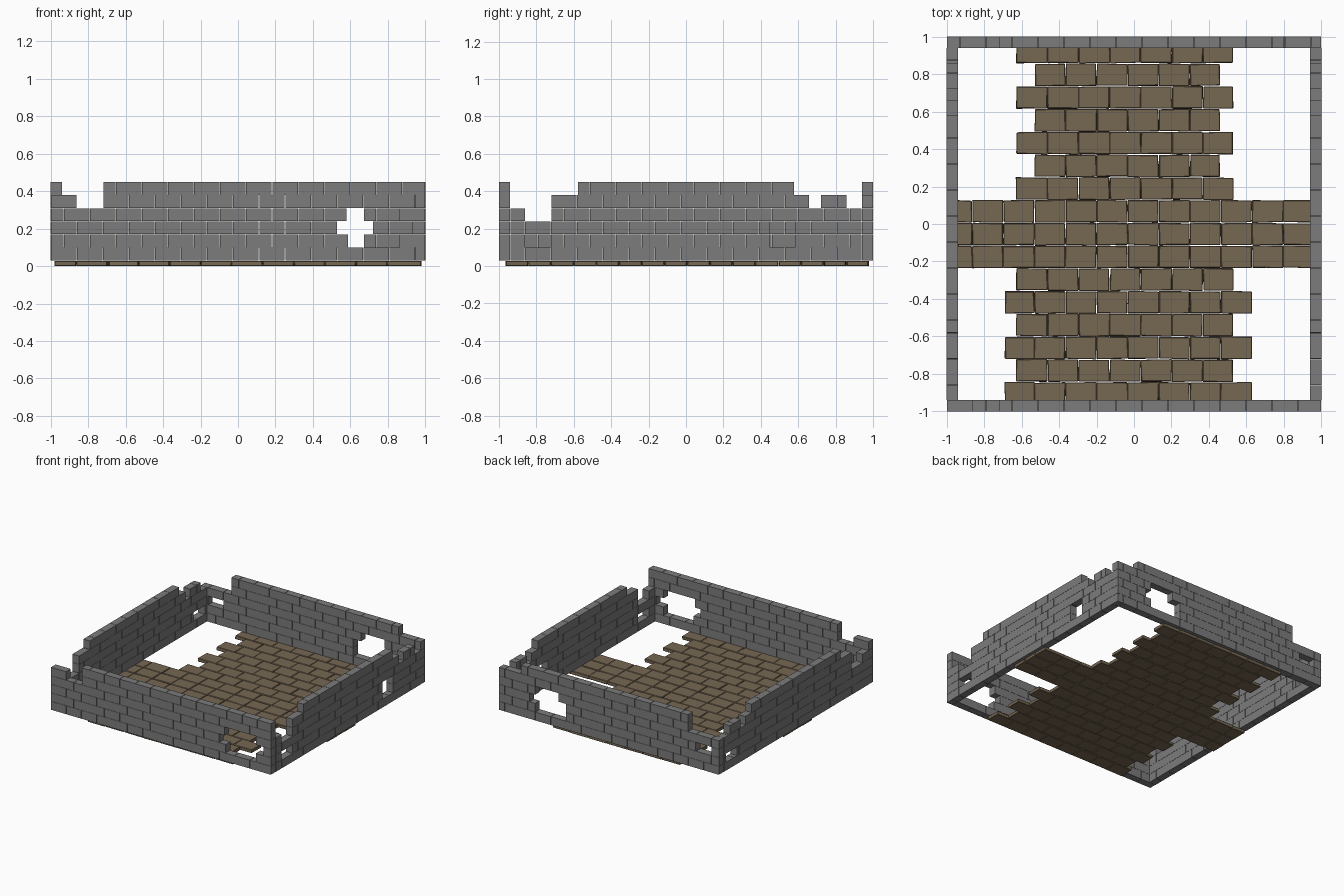
import bpy, bmesh, random
from mathutils import Matrix, Vector

random.seed(4)
cube = bpy.data.objects.get("Cube")
if cube:
    bpy.data.objects.remove(cube)


def material(name, rgb):
    mat = bpy.data.materials.new(name)
    mat.use_nodes = True
    color = (*rgb, 1)
    mat.diffuse_color = color
    bsdf = mat.node_tree.nodes["Principled BSDF"]
    bsdf.inputs["Base Color"].default_value = color
    bsdf.inputs["Roughness"].default_value = 0.9
    return mat


stone = material("grey stone", (0.2, 0.2, 0.2))
earth = material("brown paving", (0.18, 0.135, 0.085))

COURSE, BRICK, THICK, BASE = 0.07, 0.139, 0.06, 0.03
JOINT = 0.0015


def add_box(bm, low, high, jitter=0.0):
    low, high = Vector(low), Vector(high)
    size = high - low
    mat = Matrix.Translation((low + high) / 2) @ Matrix.Diagonal((*size, 1))
    verts = bmesh.ops.create_cube(bm, size=1, matrix=mat)["verts"]
    for v in verts:
        v.co.x += random.uniform(-jitter, jitter)
        v.co.y += random.uniform(-jitter, jitter)


def finish(bm, name, mat):
    mesh = bpy.data.meshes.new(name)
    bm.to_mesh(mesh)
    bm.free()
    mesh.materials.append(mat)
    obj = bpy.data.objects.new(name, mesh)
    bpy.context.collection.objects.link(obj)
    return obj


def split(start, end, first, step):
    """Cut a span at the regular joints of its course."""
    cuts = [start]
    p = first
    while p < end - 0.02:
        if p > start + 0.02:
            cuts.append(p)
        p += step
    return zip(cuts, cuts[1:] + [end])


def wall(name, courses, along_x, inner, outer):
    bm = bmesh.new()
    for row, spans in enumerate(courses):
        z = BASE + row * COURSE
        first = -1 + (BRICK / 2 if row % 2 else BRICK)
        for start, end in spans:
            for a, b in split(start, end, first, BRICK):
                a, b = a + JOINT, b - JOINT
                low, high = (a, inner, z), (b, outer, z + COURSE - JOINT)
                if not along_x:
                    low, high = (inner, a, z), (outer, b, z + COURSE - JOINT)
                add_box(bm, low, high)
    finish(bm, name, stone)


# Ruined walls: standing spans of each course, from the bottom up
E = 1 - THICK
wall("front_wall", [
    [(-1, 1)],
    [(-1, 0.59), (0.86, 1)],
    [(-1, 0.53), (0.93, 1)],
    [(-1, 0.58), (0.86, 1)],
    [(-1, -0.86), (-0.72, 1)],
    [(-0.72, 1)]], True, -1, -E)
wall("back_wall", [
    [(-1, 1)],
    [(-1, 0.39), (0.67, 1)],
    [(-1, -0.93), (-0.79, 0.39), (0.72, 1)],
    [(-1, 0.46), (0.67, 1)],
    [(-0.72, 1)],
    [(-0.72, 0.8)]], True, E, 1)
wall("left_wall", [
    [(-E, E)],
    [(-E, -0.86), (-0.72, 0.45), (0.58, E)],
    [(-E, 0.45), (0.58, E)],
    [(-E, -0.86), (-0.72, E)],
    [(-0.72, 0.66), (0.72, 0.86)],
    [(-0.58, 0.58)]], False, E, 1)
wall("right_wall", [
    [(-E, E)],
    [(-E, 0.77), (0.91, E)],
    [(-E, E)],
    [(-E, -0.86), (-0.72, E)],
    [(-0.72, 0.66), (0.72, 0.86)],
    [(-0.58, 0.58)]], False, -1, -E)

# Paved floor: crossing paths of uneven slabs, from the front to the back
wide, mid, slim, cross = (-0.69, 0.63), (-0.63, 0.53), (-0.53, 0.46), (-0.98, 0.98)
paths = [wide, mid] * 3 + [cross] * 3 + [mid, slim] * 3 + [mid]
SLAB, PITCH = 0.166, 0.1215
bm = bmesh.new()
for row, (start, end) in enumerate(paths):
    y = -0.965 + row * PITCH
    first = -0.96 if (start, end) in (mid,) else -1.03
    first += 0.0 if row % 2 else SLAB
    for a, b in split(start, end, first, SLAB):
        add_box(bm, (a + 0.001, y + 0.002, 0), (b - 0.001, y + PITCH - 0.002, BASE - 0.002), 0.003)
floor = finish(bm, "paved_floor", earth)
bevel = floor.modifiers.new("worn_edges", "BEVEL")
bevel.width = 0.003
bevel.segments = 1
